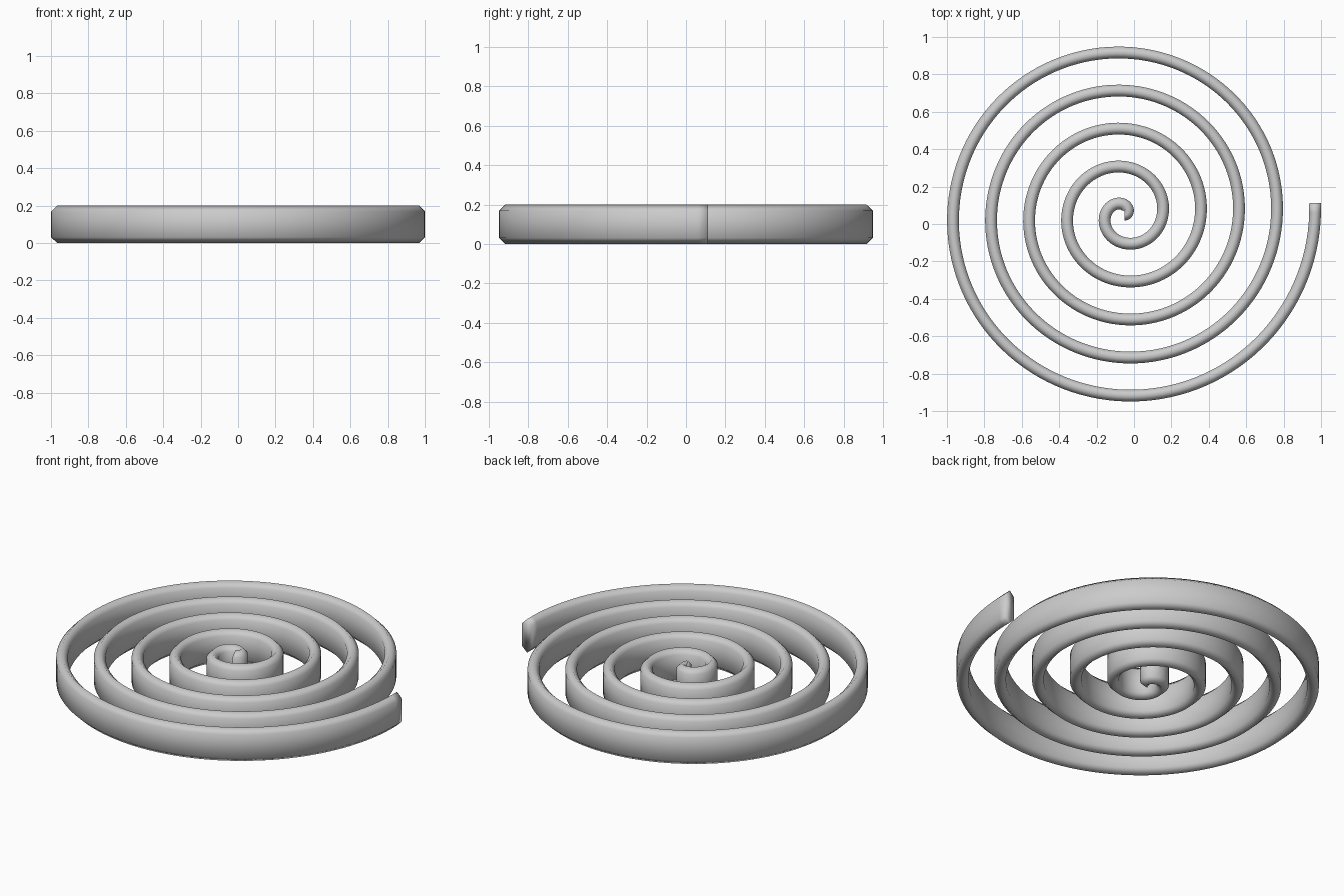
import bpy, bmesh
from math import pi, sin, cos
from mathutils import Vector

if "Cube" in bpy.data.objects:
    bpy.data.objects.remove(bpy.data.objects["Cube"])

# Flat spiral coil: Archimedean path, pointed hexagonal cross-section
PITCH = 0.2037
CENTRE = Vector((-0.0505, 0.0505))
END = 10 * pi + 0.06
STEPS = 640
HALF_W = 0.0315
# (sideways offset, height)
PROFILE = [(0, 0), (HALF_W, 0.031), (HALF_W, 0.169),
           (0, 0.2), (-HALF_W, 0.169), (-HALF_W, 0.031)]

bm = bmesh.new()
rings = []
k = PITCH / (2 * pi)
for i in range(STEPS + 1):
    t = END * i / STEPS
    r = k * t
    p = CENTRE + Vector((r * cos(t), r * sin(t)))
    tangent = Vector((cos(t) - t * sin(t), sin(t) + t * cos(t))).normalized()
    out = Vector((tangent.y, -tangent.x))
    rings.append([bm.verts.new((p.x + out.x * o, p.y + out.y * o, z))
                  for o, z in PROFILE])

# Skin between rings, then close both ends
n = len(PROFILE)
for a, b in zip(rings, rings[1:]):
    for j in range(n):
        bm.faces.new((a[j], b[j], b[(j + 1) % n], a[(j + 1) % n]))
bm.faces.new(rings[0])
bm.faces.new(rings[-1][::-1])
bmesh.ops.recalc_face_normals(bm, faces=bm.faces)
for f in bm.faces:
    f.smooth = True

mesh = bpy.data.meshes.new("spiral_coil")
bm.to_mesh(mesh)
bm.free()
bpy.context.collection.objects.link(bpy.data.objects.new("spiral_coil", mesh))
